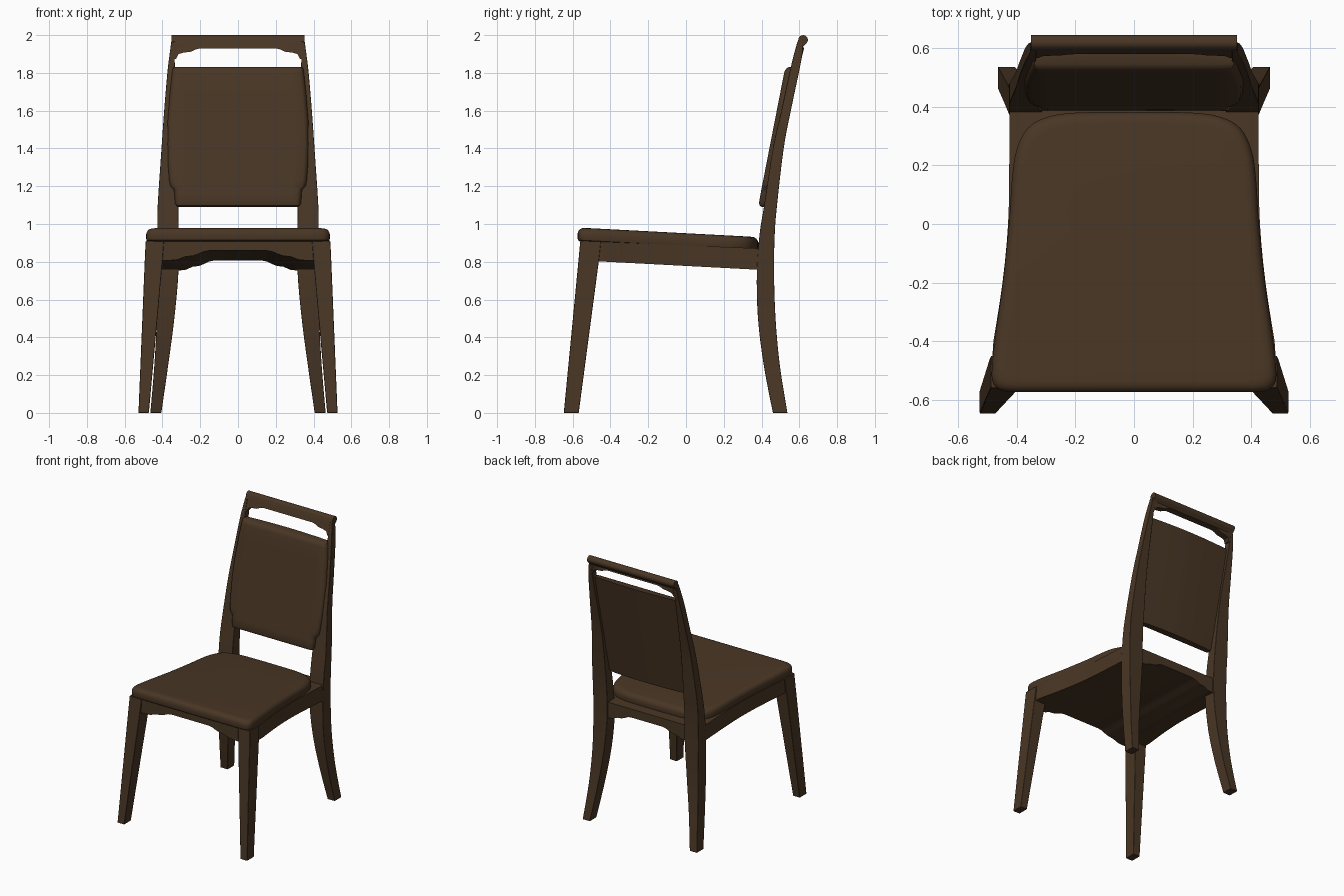
import bpy, bmesh, math

if "Cube" in bpy.data.objects:
    bpy.data.objects.remove(bpy.data.objects["Cube"])

wood = bpy.data.materials.new("dark walnut")
wood.diffuse_color = (0.066, 0.037, 0.018, 1)
wood.use_nodes = True
wood.node_tree.nodes["Principled BSDF"].inputs["Base Color"].default_value = wood.diffuse_color


def loft(name, rings, mirror=False, bevel=0.0):
    """Skin a list of equal-length point rings and cap both ends."""
    bm = bmesh.new()
    vr = [[bm.verts.new(p) for p in r] for r in rings]
    n = len(vr[0])
    for a, b in zip(vr, vr[1:]):
        for i in range(n):
            j = (i + 1) % n
            bm.faces.new((a[i], a[j], b[j], b[i]))
    bm.faces.new(vr[0])
    bm.faces.new(vr[-1])
    bmesh.ops.recalc_face_normals(bm, faces=bm.faces)
    me = bpy.data.meshes.new(name)
    bm.to_mesh(me)
    bm.free()
    me.materials.append(wood)
    ob = bpy.data.objects.new(name, me)
    bpy.context.collection.objects.link(ob)
    bpy.ops.object.select_all(action='DESELECT')
    ob.select_set(True)
    bpy.context.view_layer.objects.active = ob
    bpy.ops.object.shade_smooth_by_angle(angle=math.radians(35))
    if bevel:
        m = ob.modifiers.new("soft edges", 'BEVEL')
        m.width, m.segments = bevel, 2
    if mirror:
        ob.modifiers.new("other side", 'MIRROR')
    return ob


def smooth(pts, steps=4):
    """Catmull-Rom curve through the points."""
    out = []
    for i in range(len(pts) - 1):
        p = [pts[max(0, min(len(pts) - 1, i + k))] for k in (-1, 0, 1, 2)]
        for s in range(steps):
            t = s / steps
            out.append(tuple(0.5 * (2 * b + (c - a) * t + (2 * a - 5 * b + 4 * c - d) * t * t
                                    + (3 * b - a - 3 * c + d) * t ** 3)
                             for a, b, c, d in zip(*p)))
    return out + [tuple(pts[-1])]


def drop(y):
    """How far the sloping seat has fallen at depth y."""
    return 0.05 * (y + 0.57) / 0.95


def leg_rings(rows):
    return [[(xi, y0, z), (xo, y0, z), (xo, y1, z), (xi, y1, z)] for z, xi, xo, y0, y1 in rows]


# Front legs: straight, splayed and tapered
loft("front_leg", leg_rings([(0, .472, .527, -.647, -.568),
                             (.80, .40, .494, -.570, -.462),
                             (.908, .392, .489, -.560, -.450)]), True, .003)

# Rear legs running up into the back posts: z, inner x, outer x, front y, back y
post = [(0, .406, .464, .460, .537), (.25, .370, .443, .412, .497), (.5, .337, .430, .381, .474),
        (.75, .315, .427, .375, .466), (.95, .315, .427, .390, .470), (1.1, .316, .425, .414, .482),
        (1.4, .322, .405, .460, .517), (1.6, .328, .391, .505, .555), (1.8, .334, .374, .548, .597),
        (1.90, .335, .362, .572, .616), (1.965, .335, .353, .590, .620)]
loft("rear_leg_and_back_post", leg_rings(smooth(post)), True, .002)

# Seat frame: solid flared block, its scalloped underside running front to back
side = smooth([(-.4, .480), (-.2, .449), (0, .430), (.2, .426), (.42, .426)], 3)
under = [(.15, .860), (.18, .855), (.21, .842), (.24, .832), (.28, .828), (.32, .812), (.36, .808)]
rings = []
for y, x in [(-.556, .480), (-.5, .487)] + side + [(.455, .38)]:
    top, d = .911 - .8 * drop(y), drop(y)
    k = 1 - .14 * (y + .556)                      # scallop narrows toward the back
    right = [(x, top)] + [(x, .808 - d)] + [(u * k, z - d) for u, z in reversed(under)]
    prof = right + [(-u, z) for u, z in reversed(right)]
    rings.append([(u, y, z) for u, z in prof])
loft("seat_frame", rings)

# Seat cushion: rounded outline with a soft top edge, sloping to the back
half = smooth([(.42, -.574), (.455, -.568), (.478, -.549), (.486, -.51), (.476, -.4), (.448, -.2),
               (.427, 0), (.417, .15), (.402, .25), (.365, .325), (.30, .364), (.20, .380), (0, .383)])
outline = half + [(-x, y) for x, y in reversed(half[:-1])]
yc = -.094
rings = []
for inset, z in [(.012, .908), (.002, .915), (0, .925), (0, .950), (.004, .963), (.012, .973), (.024, .979), (.04, .981)]:
    ring = []
    for x, y in outline:
        px, py = x * (1 - inset / .45), yc + (y - yc) * (1 - inset / .475)
        ring.append((px, py, z - drop(py)))
    rings.append(ring)
loft("seat_cushion", rings)

# Back cushion: leaning panel, notched lower corners, bowed back: z, half width, edge set-in
rows = [(1.090, .312, .020), (1.097, .325, .008), (1.110, .334, .001), (1.165, .336, 0), (1.185, .342, 0),
        (1.200, .358, 0), (1.230, .364, 0), (1.32, .371, 0), (1.42, .374, 0), (1.55, .372, 0),
        (1.70, .360, 0), (1.80, .349, 0), (1.815, .347, .002), (1.826, .344, .010), (1.832, .340, .022)]
rings = []
for z, w, s in rows:
    y = .383 + .195 * (z - 1.1)
    f, b = y + s, y + .054
    prof = [(.01, b + .014), (.12, b + .012), (.24, b + .006), (w - .012, b), (w, b - .010),
            (w, max(f, y + .022)), (w - .008, max(f, y + .008)), (w - .022, f), (.285, f)]
    rings.append([(x, v, z) for x, v in prof] + [(-x, v, z) for x, v in reversed(prof)])
loft("back_cushion", rings)

# Top rail: scroll profile swept across, lower edge scalloped into the posts
scroll = [(.620 + .0255 * math.cos(a), 1.9745 + .0255 * math.sin(a))
          for a in [math.radians(-60 + 24 * k) for k in range(10)]]
bottom = [(.20, 1.930), (.225, 1.924), (.25, 1.912), (.285, 1.908), (.315, 1.900), (.328, 1.875), (.352, 1.870)]
rings = []
for x, zb in [(-x, z) for x, z in reversed(bottom)] + bottom:
    yb = .565 + .25 * (zb - 1.87)
    prof = scroll + [(.588, 1.950), (yb, zb), (yb + .045, zb), (.620, 1.938)]
    rings.append([(x, y, z) for y, z in prof])
loft("top_rail", rings)
